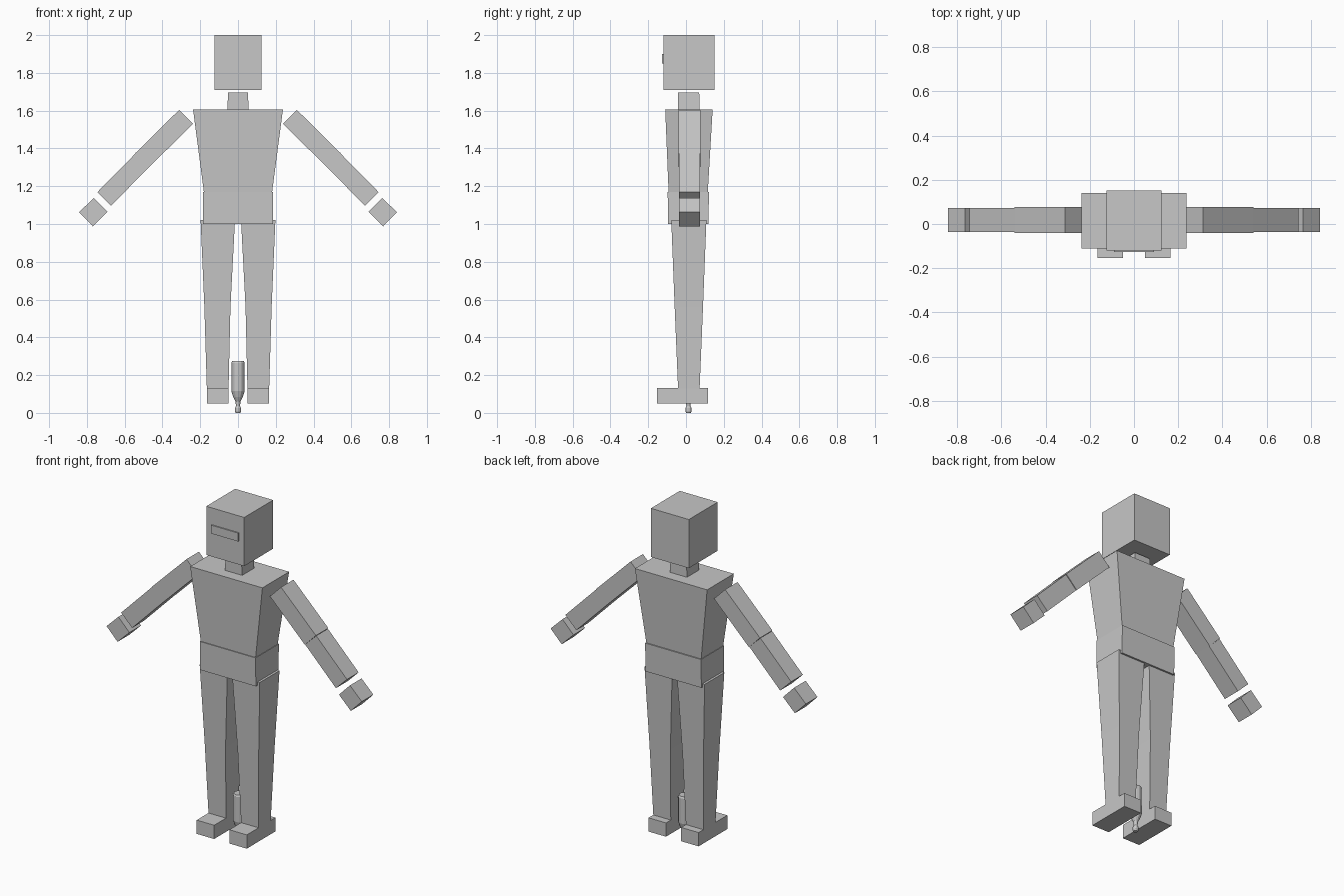
import bpy
import bmesh
import math
from mathutils import Matrix, Vector

cube = bpy.data.objects.get("Cube")
if cube:
    bpy.data.objects.remove(cube, do_unlink=True)

grey = bpy.data.materials.new("plain grey")
grey.use_nodes = True
grey.diffuse_color = (0.57, 0.57, 0.57, 1)
grey.node_tree.nodes["Principled BSDF"].inputs["Base Color"].default_value = grey.diffuse_color


def finish(name, bm):
    """Turn a bmesh into a flat shaded grey object."""
    bmesh.ops.recalc_face_normals(bm, faces=bm.faces[:])
    mesh = bpy.data.meshes.new(name)
    bm.to_mesh(mesh)
    bm.free()
    mesh.materials.append(grey)
    obj = bpy.data.objects.new(name, mesh)
    bpy.context.collection.objects.link(obj)
    return obj


def stack(name, rings):
    """Join flat rings of points into a closed solid."""
    bm = bmesh.new()
    loops = [[bm.verts.new(p) for p in ring] for ring in rings]
    count = len(loops[0])
    for low, high in zip(loops, loops[1:]):
        for i in range(count):
            j = (i + 1) % count
            bm.faces.new((low[i], low[j], high[j], high[i]))
    bm.faces.new(loops[0])
    bm.faces.new(loops[-1])
    return finish(name, bm)


def block(name, *levels, side=1):
    """Box whose levels are (z, x min, x max, y min, y max)."""
    return stack(name, [[(side * x0, y0, z), (side * x1, y0, z),
                         (side * x1, y1, z), (side * x0, y1, z)]
                        for z, x0, x1, y0, y1 in levels])


def limb(name, start, end, width, y0, y1, side):
    """Slanted box between two (x, z) points."""
    a = Vector((side * start[0], 0, start[1]))
    b = Vector((side * end[0], 0, end[1]))
    across = (b - a).normalized().cross(Vector((0, 1, 0))) * width / 2
    rings = []
    for p in (a, b):
        rings.append([p + across * s + Vector((0, y, 0))
                      for s, y in ((-1, y0), (1, y0), (1, y1), (-1, y1))])
    return stack(name, rings)


# Head, face plate and neck
block("head", (1.71, -0.125, 0.125, -0.12, 0.152), (2.0, -0.125, 0.125, -0.12, 0.152))
block("face_plate", (1.85, -0.09, 0.09, -0.127, -0.118), (1.9, -0.09, 0.09, -0.127, -0.118))
block("neck", (1.605, -0.057, 0.057, -0.042, 0.072), (1.695, -0.052, 0.052, -0.042, 0.07))

# Torso
block("chest", (1.165, -0.18, 0.18, -0.092, 0.115), (1.607, -0.238, 0.238, -0.11, 0.141))
block("pelvis", (1.0, -0.184, 0.184, -0.095, 0.118), (1.17, -0.184, 0.184, -0.097, 0.122))

for side, label in ((1, "left"), (-1, "right")):
    # Leg and foot
    block(label + "_leg",
          (0.13, 0.05, 0.165, -0.042, 0.072),
          (0.56, 0.04, 0.178, -0.06, 0.09),
          (1.02, 0.016, 0.198, -0.078, 0.108), side=side)
    block(label + "_foot", (0.05, 0.05, 0.165, -0.153, 0.117),
          (0.132, 0.05, 0.165, -0.153, 0.117), side=side)
    # Arm and hand
    limb(label + "_upper_arm", (0.275, 1.567), (0.505, 1.34), 0.104, -0.04, 0.077, side)
    limb(label + "_forearm", (0.505, 1.339), (0.708, 1.133), 0.102, -0.037, 0.073, side)
    limb(label + "_hand", (0.727, 1.101), (0.805, 1.025), 0.104, -0.036, 0.073, side)

# Upturned bottle between the feet
profile = [(0.012, 0.0), (0.016, 0.008), (0.016, 0.026), (0.011, 0.036), (0.013, 0.06),
           (0.025, 0.083), (0.035, 0.115), (0.035, 0.265), (0.03, 0.275)]
sides = 12
bottle = stack("bottle", [[(r * math.cos(math.tau * i / sides),
                            0.013 + r * math.sin(math.tau * i / sides), z)
                           for i in range(sides)] for r, z in profile])
